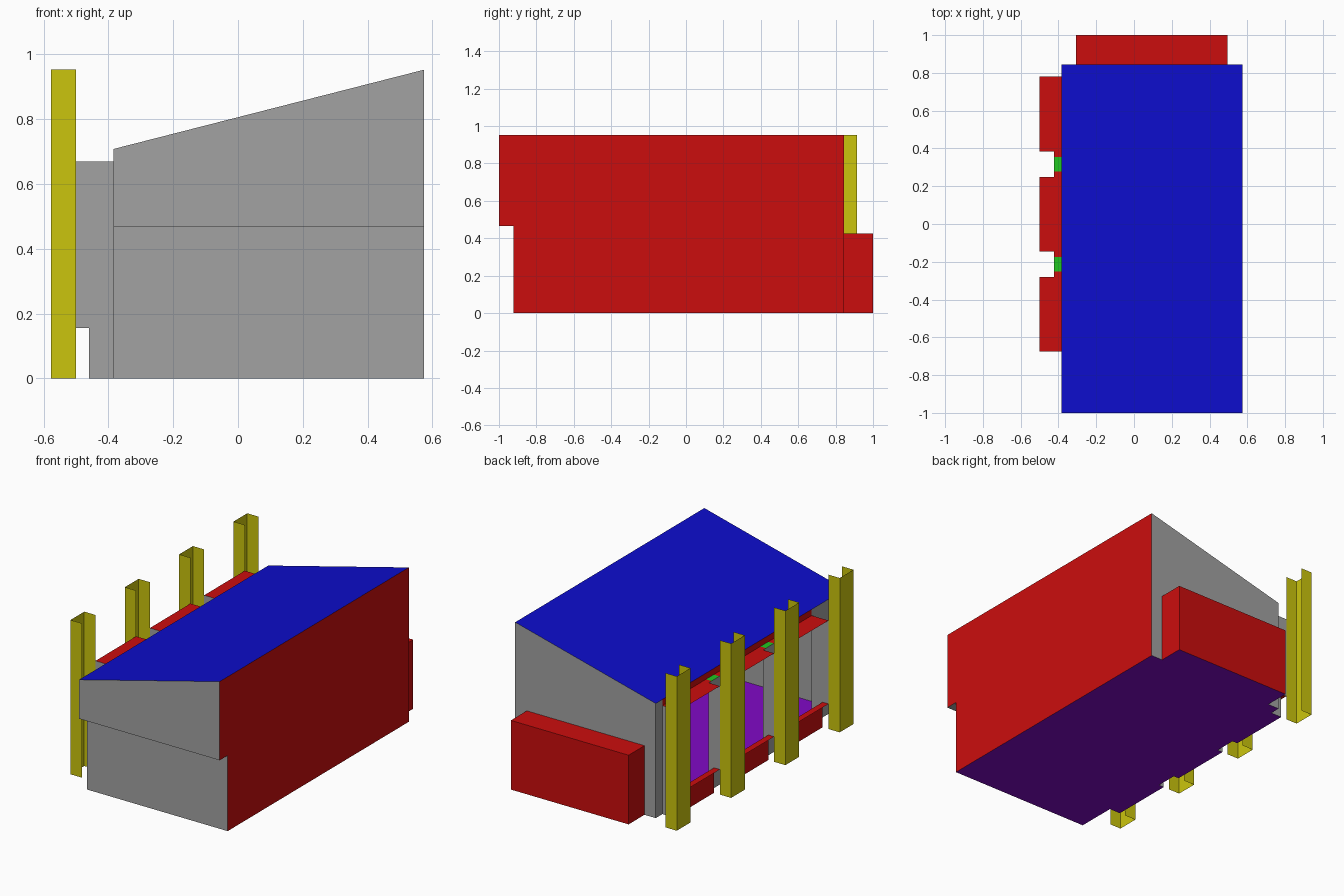
import bpy, bmesh
from mathutils import Vector

cube = bpy.data.objects.get("Cube")
if cube:
    bpy.data.objects.remove(cube, do_unlink=True)


def colour(name, r, g, b):
    m = bpy.data.materials.new(name)
    m.use_nodes = True
    m.diffuse_color = (r, g, b, 1)
    m.node_tree.nodes["Principled BSDF"].inputs["Base Color"].default_value = (r, g, b, 1)
    return m


RED = colour("red", .6, .004, .004)
GREY = colour("grey", .36, .36, .36)
BLUE = colour("blue", .004, .004, .6)
YELLOW = colour("yellow", .6, .56, .004)
PURPLE = colour("purple", .22, .003, .57)
GREEN = colour("green", .015, .57, .015)


def build(name, faces):
    """Join thin sheets (points, material, outward direction) into one object."""
    bm, mats = bmesh.new(), []
    for pts, mat, out in faces:
        f = bm.faces.new([bm.verts.new(p) for p in pts])
        f.normal_update()
        if f.normal.dot(Vector(out)) < 0:
            f.normal_flip()
        if mat not in mats:
            mats.append(mat)
        f.material_index = mats.index(mat)
    bmesh.ops.remove_doubles(bm, verts=bm.verts, dist=1e-4)
    me = bpy.data.meshes.new(name)
    bm.to_mesh(me)
    bm.free()
    for m in mats:
        me.materials.append(m)
    ob = bpy.data.objects.new(name, me)
    bpy.context.collection.objects.link(ob)


# Sheets facing along x, y or z
def sheet_x(x, y0, y1, z0, z1, mat, d):
    return [(x, y0, z0), (x, y1, z0), (x, y1, z1), (x, y0, z1)], mat, (d, 0, 0)


def sheet_y(y, profile, mat, d):
    return [(x, y, z) for x, z in profile], mat, (0, d, 0)


def sheet_z(z, x0, x1, y0, y1, mat, d):
    return [(x0, y0, z), (x1, y0, z), (x1, y1, z), (x0, y1, z)], mat, (0, 0, d)


def rect(x0, x1, z0, z1):
    return [(x0, z0), (x1, z0), (x1, z1), (x0, z1)]


LOW, HIGH = -.385, .575          # side walls
FRONT, STEP, BACK = -1, -.922, .845
LEDGE, EAVE, RIDGE = .467, .708, .953
LIP, SILL, OUT, TOP = -.46, .155, -.5, .67
GAP_X = -.424
PITCH, GAP = .53, .134
BAY0, BAY_END = -.676, .78

# Main shell with stepped front
gable = [(LOW, LEDGE), (HIGH, LEDGE), (HIGH, RIDGE), (LOW, EAVE)]
build("front_wall", [
    sheet_y(FRONT, gable, GREY, -1),
    sheet_y(STEP, rect(LOW, HIGH, 0, LEDGE), GREY, -1),
    sheet_z(LEDGE, LOW, HIGH, FRONT, STEP, GREY, -1)])
build("back_wall", [sheet_y(BACK, [(LOW, 0), (HIGH, 0), (HIGH, RIDGE), (LOW, EAVE)], GREY, 1)])
build("tall_side_wall", [
    sheet_x(HIGH, STEP, BACK, 0, LEDGE, RED, 1),
    sheet_x(HIGH, FRONT, BACK, LEDGE, RIDGE, RED, 1)])
build("roof", [([(LOW, FRONT, EAVE), (HIGH, FRONT, RIDGE), (HIGH, BACK, RIDGE), (LOW, BACK, EAVE)],
                BLUE, (0, 0, 1))])
build("low_side_wall", [
    sheet_x(LOW, STEP, BAY0, 0, LEDGE, GREY, -1),
    sheet_x(LOW, FRONT, BAY0, LEDGE, EAVE, GREY, -1),
    sheet_x(LOW, BAY_END, BACK, 0, EAVE, GREY, -1),
    sheet_x(LOW, BAY0, BAY_END, TOP, EAVE, RED, -1)])
floor = [sheet_z(0, LOW, HIGH, STEP, BACK, PURPLE, -1)]

# Open window bays
for i in range(3):
    y0 = BAY0 + i * PITCH
    y1 = y0 + PITCH - GAP
    faces = [sheet_z(TOP, OUT, LOW, y0, y1, RED, 1),
             sheet_x(LIP, y0, y1, 0, SILL, RED, -1),
             sheet_z(SILL, OUT, LIP, y0, y1, RED, 1)]
    for y, d, end in ((y0, -1, i == 0), (y1, 1, i == 2)):
        inner = LOW if end else GAP_X
        side = [(inner, 0), (LIP, 0), (LIP, SILL), (OUT, SILL), (OUT, TOP), (inner, TOP)]
        faces.append(sheet_y(y, side, GREY, d))
    build(f"window_bay_{i + 1}", faces)
    floor.append(sheet_z(0, LIP, LOW, y0, y1, PURPLE, -1))

# Recesses between the bays
for i in range(2):
    y0 = BAY0 + (i + 1) * PITCH - GAP
    y1, m = y0 + GAP, .029
    build(f"bay_recess_{i + 1}", [
        sheet_x(GAP_X, y0, y1, 0, TOP, GREY, -1),
        sheet_z(TOP, GAP_X, LOW, y0, y0 + m, RED, 1),
        sheet_z(TOP, GAP_X, LOW, y0 + m, y1 - m, GREEN, 1),
        sheet_z(TOP, GAP_X, LOW, y1 - m, y1, RED, 1)])
    floor.append(sheet_z(0, GAP_X, LOW, y0, y1, PURPLE, -1))
build("floor", floor)

# Low box on the back
X0, X1, END, H = -.308, .496, 1, .427
build("back_box", [
    sheet_z(H, X0, X1, BACK, END, RED, 1),
    sheet_z(0, X0, X1, BACK, END, PURPLE, -1),
    sheet_y(END, rect(X0, X1, 0, H), RED, 1),
    sheet_x(X0, BACK, END, 0, H, RED, -1),
    sheet_x(X1, BACK, END, 0, H, RED, 1)])

# Channel posts, open towards the wall
for i in range(4):
    y0 = BAY0 - GAP + i * PITCH
    y1 = y0 + GAP
    build(f"post_{i + 1}", [
        sheet_x(-.577, y0, y1, 0, RIDGE, YELLOW, -1),
        sheet_y(y0, rect(-.577, OUT, 0, RIDGE), YELLOW, -1),
        sheet_y(y1, rect(-.577, OUT, 0, RIDGE), YELLOW, 1)])
